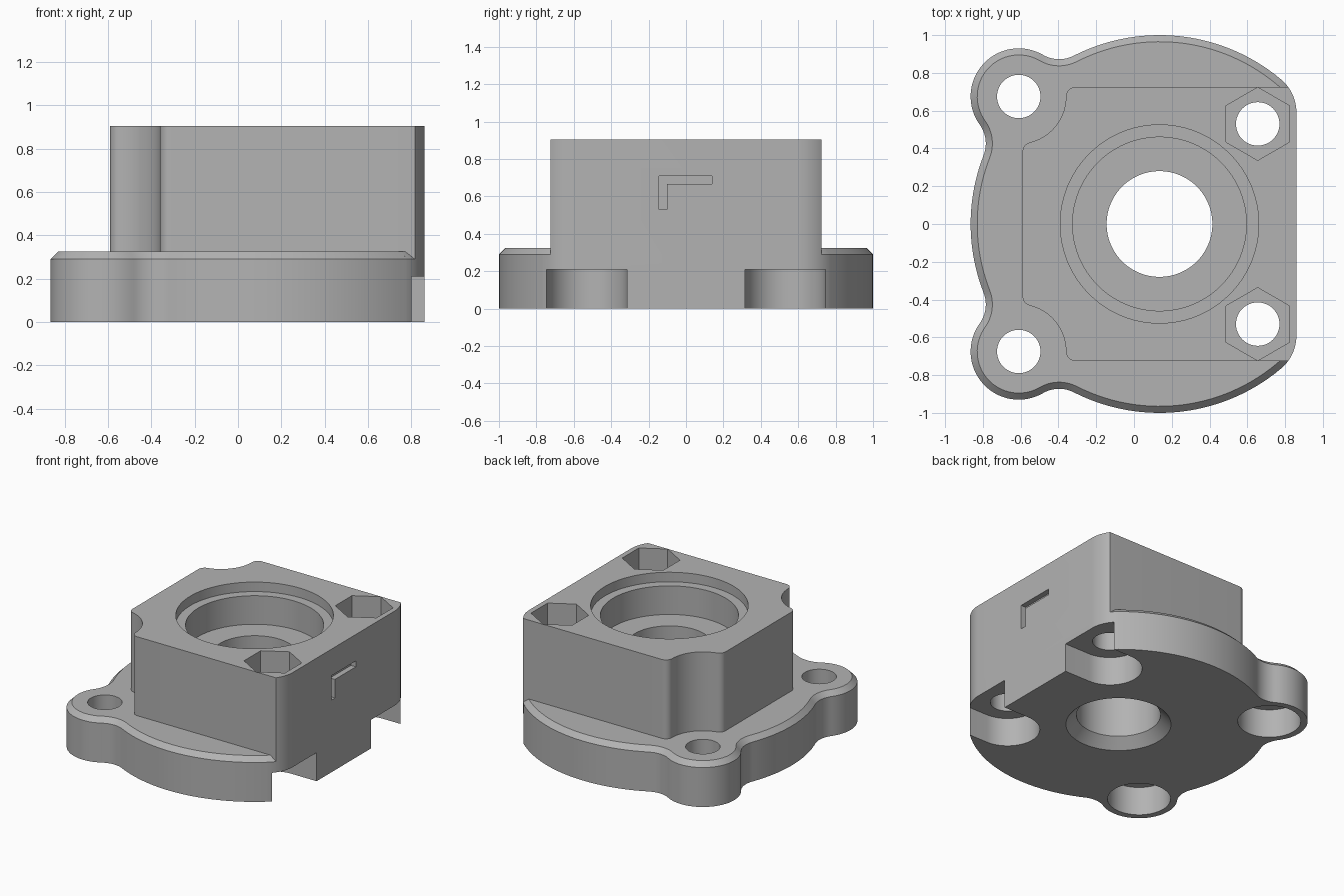
import bpy, bmesh
from math import sin, cos, acos, atan2, radians, pi, sqrt, hypot, tau

if "Cube" in bpy.data.objects:
    bpy.data.objects.remove(bpy.data.objects["Cube"])

grey = bpy.data.materials.new("mid grey")
grey.use_nodes = True
colour = (0.45, 0.45, 0.45, 1)
grey.diffuse_color = colour
grey.node_tree.nodes["Principled BSDF"].inputs["Base Color"].default_value = colour

# Shared dimensions
BORE = (0.135, 0)
DISC_R = 1.0
EAR, EAR_R = (-0.61, 0.675), 0.255
FILLET_R = 0.17
CORNER, CORNER_R = (0.63, 0.59), 0.23
NUT = (0.655, 0.53)
RIM_Z, FLANGE_Z, TOP_Z = 0.29, 0.325, 0.905
SLOT_R, SLOT_Z = 0.215, 0.21


def arc(centre, r, a, b, n):
    return [(centre[0] + r * cos(a + (b - a) * i / n),
             centre[1] + r * sin(a + (b - a) * i / n)) for i in range(n + 1)]


def direction(p, q):
    return atan2(q[1] - p[1], q[0] - p[0])


def mirrored(half):
    """Close a half outline by mirroring it across the x axis."""
    full = half + [(x, -y) for x, y in reversed(half)]
    clean = []
    for p in full:
        if not clean or hypot(p[0] - clean[-1][0], p[1] - clean[-1][1]) > 1e-4:
            clean.append(p)
    return clean


def loft(name, layers):
    """Solid through equal-length outlines, given as (outline, z)."""
    bm = bmesh.new()
    rings = [[bm.verts.new((x, y, z)) for x, y in pts] for pts, z in layers]
    count = len(rings[0])
    for low, high in zip(rings, rings[1:]):
        for i in range(count):
            j = (i + 1) % count
            bm.faces.new((low[i], low[j], high[j], high[i]))
    bm.faces.new(rings[0][::-1])
    bm.faces.new(rings[-1])
    bmesh.ops.recalc_face_normals(bm, faces=bm.faces)
    mesh = bpy.data.meshes.new(name)
    bm.to_mesh(mesh)
    bm.free()
    mesh.materials.append(grey)
    obj = bpy.data.objects.new(name, mesh)
    bpy.context.collection.objects.link(obj)
    return obj


def turned(name, centre, profile, sides=64, turn=0):
    """Stacked circles, given as (radius, z)."""
    return loft(name, [(arc(centre, r, turn, turn + tau, sides)[:-1], z)
                       for r, z in profile])


def box(name, x0, x1, y0, y1, z0, z1):
    rect = [(x0, y0), (x1, y0), (x1, y1), (x0, y1)]
    return loft(name, [(rect, z0), (rect, z1)])


def flange_outline(inset):
    """Disc with a flat side, two ears and blended corners."""
    reach, ear_reach = DISC_R + FILLET_R, EAR_R + FILLET_R
    gap = hypot(EAR[0] - BORE[0], EAR[1] - BORE[1])
    spread = acos((reach**2 + gap**2 - ear_reach**2) / (2 * reach * gap))
    a1 = direction(BORE, EAR) - spread
    a2 = direction(BORE, EAR) + spread
    f1 = (BORE[0] + reach * cos(a1), BORE[1] + reach * sin(a1))
    f2 = (BORE[0] + reach * cos(a2), BORE[1] + reach * sin(a2))
    blend = direction(BORE, CORNER)
    disc, ear, fillet = DISC_R - inset, EAR_R - inset, FILLET_R + inset
    half = arc(CORNER, CORNER_R - inset, 0, blend, 14)
    half += arc(BORE, disc, blend, a1, 28)
    half += arc(f1, fillet, a1 - pi, direction(f1, EAR), 12)
    half += arc(EAR, ear, direction(EAR, f1), direction(EAR, f2) + tau, 32)
    half += arc(f2, fillet, direction(f2, EAR), a2 - pi, 12)
    half += arc(BORE, disc, a2, pi - 0.02, 10)
    return mirrored(half)


def block_outline():
    """Housing with rounded right corners and scooped left corners."""
    side, left, r, scoop = 0.725, -0.59, 0.05, 0.25
    top = (EAR[0] + sqrt((scoop + r)**2 - (side - r - EAR[1])**2), side - r)
    low = (left + r, EAR[1] - sqrt((scoop + r)**2 - (left + r - EAR[0])**2))
    rise = side - CORNER[1]
    half = arc(CORNER, CORNER_R, 0, atan2(rise, sqrt(CORNER_R**2 - rise**2)), 10)
    half += arc(top, r, pi / 2, direction(top, EAR) % tau, 8)
    half += arc(EAR, scoop, direction(EAR, top), direction(EAR, low), 20)
    half += arc(low, r, direction(low, EAR), pi, 8)
    return mirrored(half)


# Main bodies
outer, inner = flange_outline(0), flange_outline(FLANGE_Z - RIM_Z)
flange = loft("mounting_flange", [(outer, 0), (outer, RIM_Z), (inner, FLANGE_Z)])
block = block_outline()
housing = loft("housing_block", [(block, RIM_Z), (block, TOP_Z)])

# Stepped centre bore with a bottom countersink
cutters = [turned("bore_cutter", BORE, [
    (0.36, -0.01), (0.28, 0.07), (0.28, 0.625), (0.46, 0.625),
    (0.46, 0.835), (0.525, 0.835), (0.525, 1)], 96)]

# Screw holes, head recesses and nut pockets
for s in (1, -1):
    ear, nut = (EAR[0], s * EAR[1]), (NUT[0], s * NUT[1])
    cutters.append(turned("ear_hole_cutter", ear, [
        (0.21, -0.1), (0.21, SLOT_Z), (0.115, SLOT_Z), (0.115, 0.4)], 48))
    cutters.append(turned("nut_hole_cutter", nut, [(0.115, -0.1), (0.115, 1)], 48))
    cutters.append(turned("nut_pocket_cutter", nut, [(0.193, 0.45), (0.193, 1.1)],
                          6, pi / 6))
    slot = arc(nut, SLOT_R, pi / 2, 3 * pi / 2, 32)
    slot += [(1.1, nut[1] - SLOT_R), (1.1, nut[1] + SLOT_R)]
    cutters.append(loft("head_slot_cutter", [(slot, -0.2), (slot, SLOT_Z)]))

# Right-angled groove in the flat side
groove = [(0.82, -0.145), (1, -0.145), (1, 0.14), (0.82, 0.14)]
cutters.append(box("groove_bar_cutter", 0.82, 1, -0.145, 0.14, 0.667, 0.71))
cutters.append(box("groove_leg_cutter", 0.82, 1, -0.145, -0.102, 0.53, 0.7))

for body in (flange, housing):
    bpy.ops.object.select_all(action='DESELECT')
    body.select_set(True)
    bpy.context.view_layer.objects.active = body
    for cutter in cutters:
        mod = body.modifiers.new("cut", 'BOOLEAN')
        mod.operation, mod.solver, mod.object = 'DIFFERENCE', 'EXACT', cutter
        bpy.ops.object.modifier_apply(modifier=mod.name)
    bpy.ops.object.shade_smooth_by_angle(angle=radians(30))

for cutter in cutters:
    bpy.data.objects.remove(cutter)
